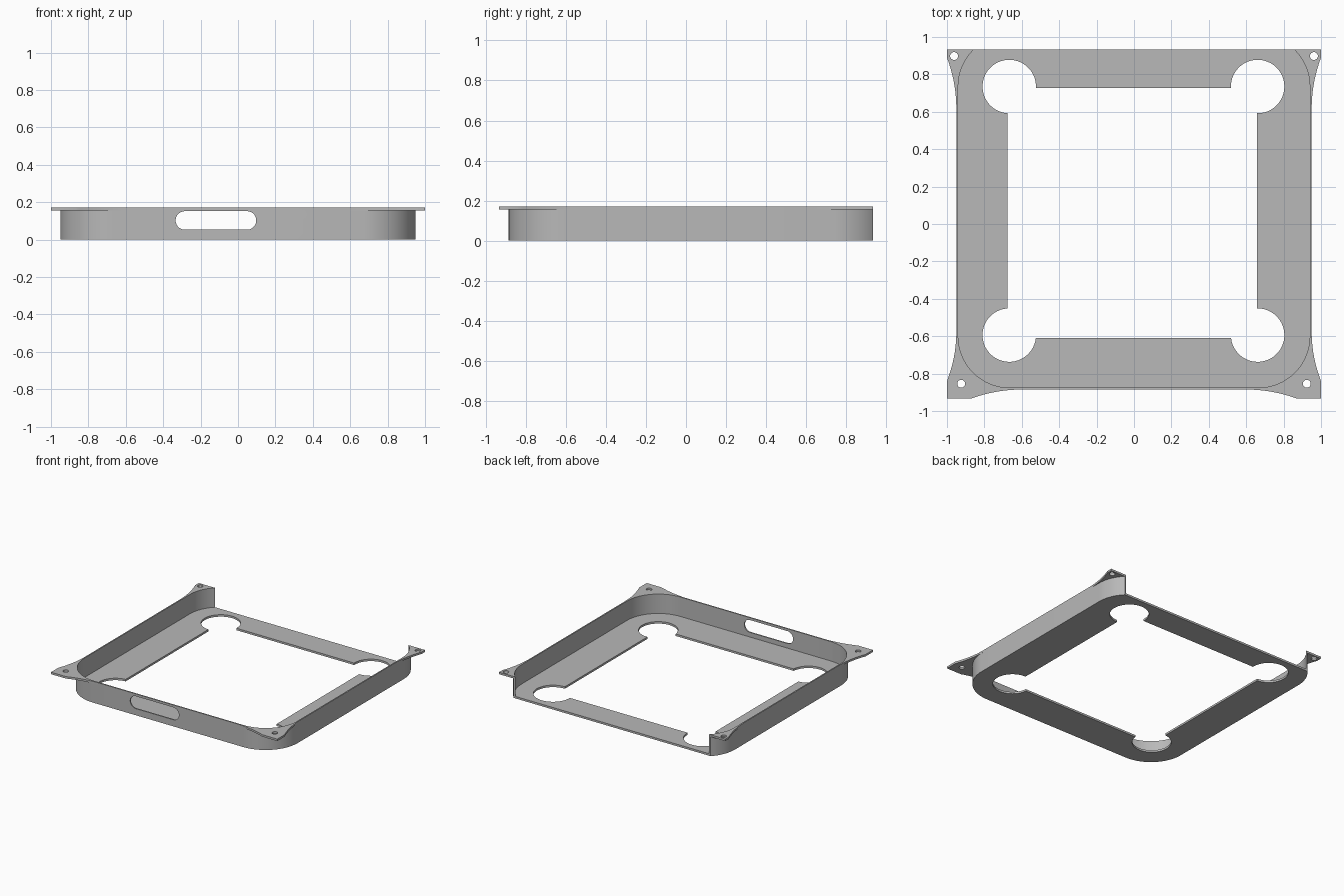
import bpy, bmesh
from math import sin, cos, asin, atan2, sqrt, pi, radians
from mathutils import Matrix

cube = bpy.data.objects.get("Cube")
if cube:
    bpy.data.objects.remove(cube, do_unlink=True)

grey = bpy.data.materials.new("plain grey")
grey.use_nodes = True
grey.diffuse_color = (0.48, 0.48, 0.48, 1)
grey.node_tree.nodes["Principled BSDF"].inputs["Base Color"].default_value = grey.diffuse_color

HEIGHT, PLATE = 0.171, 0.016
BACK, FRONT = 0.9325, -0.9325
CX, CY_FRONT, CY_BACK = 0.665, -0.6, 0.735   # corner centres
R_OUT, R_IN = 0.285, 0.275                   # wall radii


def arc(cx, cy, r, a0, a1, n=20):
    return [(cx + r * cos(a0 + (a1 - a0) * i / n),
             cy + r * sin(a0 + (a1 - a0) * i / n)) for i in range(n + 1)]


def prism(name, loops, z0, z1):
    """Extrude an outline, with any further loops as holes, from z0 to z1."""
    curve = bpy.data.curves.new(name + "_profile", 'CURVE')
    curve.dimensions, curve.fill_mode = '2D', 'BOTH'
    curve.extrude = (z1 - z0) / 2
    for loop in loops:
        spline = curve.splines.new('POLY')
        spline.points.add(len(loop) - 1)
        for point, (x, y) in zip(spline.points, loop):
            point.co = (x, y, 0, 1)
        spline.use_cyclic_u = True
    helper = bpy.data.objects.new(name + "_helper", curve)
    bpy.context.collection.objects.link(helper)
    graph = bpy.context.evaluated_depsgraph_get()
    mesh = bpy.data.meshes.new_from_object(helper.evaluated_get(graph))
    bpy.data.objects.remove(helper, do_unlink=True)
    bm = bmesh.new()
    bm.from_mesh(mesh)
    bmesh.ops.remove_doubles(bm, verts=bm.verts, dist=1e-5)
    bmesh.ops.recalc_face_normals(bm, faces=bm.faces)
    bmesh.ops.translate(bm, verts=bm.verts, vec=(0, 0, (z0 + z1) / 2))
    bm.to_mesh(mesh)
    bm.free()
    mesh.materials.clear()
    mesh.materials.append(grey)
    obj = bpy.data.objects.new(name, mesh)
    bpy.context.collection.objects.link(obj)
    return obj


def u_path(r):
    """Wall line from the back right end, round the front, to the back left end."""
    cut = asin((BACK - CY_BACK) / r)
    half = arc(CX, CY_FRONT, r, -pi / 2, 0) + arc(CX, CY_BACK, r, 0, cut, 12)
    return [(-x, y) for x, y in reversed(half)] + half


def window():
    """Rectangular opening with a round relief at each corner."""
    r, pts = 0.143, []
    for sx, sy in ((1, 1), (-1, 1), (-1, -1), (1, -1)):
        cx, wx = (0.661, 0.657) if sx > 0 else (-0.667, -0.677)
        cy, wy = (0.735, 0.727) if sy > 0 else (-0.594, -0.61)
        on_side = atan2(-sy * sqrt(r * r - (wx - cx) ** 2), wx - cx)
        on_end = atan2(wy - cy, -sx * sqrt(r * r - (wy - cy) ** 2))
        a0, a1 = (on_side, on_end) if sx == sy else (on_end, on_side)
        while a1 < a0 + 1:
            a1 += 2 * pi
        pts += arc(cx, cy, r, a0, a1, 36)
    return pts


def flare(wall, tip, along, n=10):
    """Concave edge leaving the wall tangentially; along is the wall's axis."""
    pts = []
    for i in range(n + 1):
        t = i / n
        f = [t * t, t * t]
        f[along] = t
        pts.append(tuple(w + (p - w) * k for w, p, k in zip(wall, tip, f)))
    return pts


# Floor and wall
parts = [prism("floor", [u_path(R_IN), window()], 0, PLATE)]
wall = prism("wall", [u_path(R_OUT) + u_path(R_IN)[::-1]], 0, HEIGHT)
parts.append(wall)

# Rounded slot through the front wall
slot = (arc(0.048, 0.1025, 0.0495, -pi / 2, pi / 2)
        + arc(-0.284, 0.1025, 0.0495, pi / 2, 3 * pi / 2))
cutter = prism("slot_cutter", [slot], 0.8, 1.0)
cutter.data.transform(Matrix.Rotation(pi / 2, 4, 'X'))
cutter.hide_render = True
cut = wall.modifiers.new("slot", 'BOOLEAN')
cut.operation, cut.solver, cut.object = 'DIFFERENCE', 'EXACT', cutter
bpy.context.view_layer.objects.active = wall
bpy.ops.object.modifier_apply(modifier=cut.name)
bpy.data.objects.remove(cutter, do_unlink=True)

# Mounting ears at the top of the four corners
side, front = CX + R_OUT, CY_FRONT - R_OUT
front_ear = (arc(CX, CY_FRONT, R_OUT, 0, -pi / 2)
             + flare((0.6, front), (0.87, FRONT), 0)
             + [(1, FRONT)]
             + flare((side, -0.58), (1, -0.84), 1)[::-1])
back_ear = (arc(CX, CY_BACK, R_OUT, 0, asin((BACK - CY_BACK) / R_OUT), 12)
            + [(1, BACK)]
            + flare((side, 0.62), (1, 0.89), 1)[::-1])
for label, s in (("left", 1), ("right", -1)):
    for end, outline, hole in (("front", front_ear, (0.924, -0.854)),
                               ("back", back_ear, (0.962, 0.898))):
        loops = [outline, arc(*hole, 0.021, 0, 2 * pi * 23 / 24, 23)]
        loops = [[(s * x, y) for x, y in loop] for loop in loops]
        parts.append(prism(f"{end}_{label}_ear", loops, HEIGHT - PLATE, HEIGHT))

# Smooth the curved walls and keep the edges sharp
bpy.ops.object.select_all(action='DESELECT')
for obj in parts:
    obj.select_set(True)
bpy.context.view_layer.objects.active = wall
bpy.ops.object.shade_smooth_by_angle(angle=radians(30))
